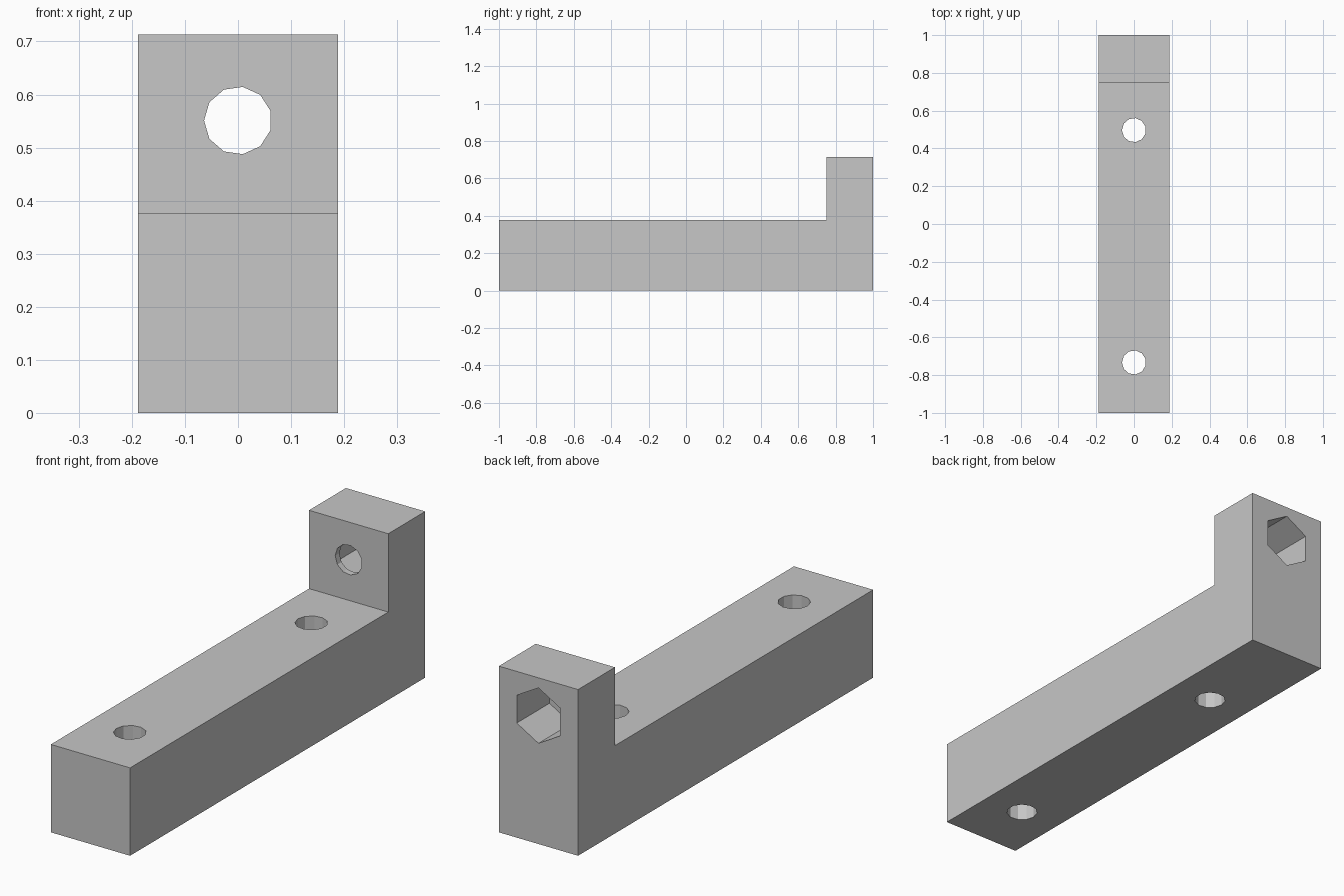
import bpy
import bmesh
import math
from mathutils import Matrix, Vector

cube = bpy.data.objects.get("Cube")
if cube:
    bpy.data.objects.remove(cube, do_unlink=True)

WIDTH = 0.376
BASE_TOP = 0.377
LUG_TOP = 0.713
LUG_FRONT = 0.75
HOLE_Z = 0.551
HOLE_RADIUS = 0.064
NUT_RADIUS = 0.119
NUT_DEPTH = 0.222

grey = bpy.data.materials.new("plain grey")
grey.use_nodes = True
colour = (0.57, 0.57, 0.57, 1)
grey.diffuse_color = colour
grey.node_tree.nodes["Principled BSDF"].inputs["Base Color"].default_value = colour


def make_prism(name, outline, axis):
    """Extrude a flat outline along an axis vector into a solid object."""
    bm = bmesh.new()
    face = bm.faces.new([bm.verts.new(p) for p in outline])
    new = bmesh.ops.extrude_face_region(bm, geom=[face])["geom"]
    bmesh.ops.translate(bm, vec=axis,
                        verts=[v for v in new if isinstance(v, bmesh.types.BMVert)])
    bmesh.ops.recalc_face_normals(bm, faces=bm.faces)
    mesh = bpy.data.meshes.new(name)
    bm.to_mesh(mesh)
    bm.free()
    mesh.materials.append(grey)
    obj = bpy.data.objects.new(name, mesh)
    bpy.context.scene.collection.objects.link(obj)
    return obj


def ring(centre, radius, sides, start, along_y=False):
    """Regular polygon, lying flat or standing upright to face along y."""
    turn = Matrix.Rotation(math.pi / 2 if along_y else 0, 3, "X")
    points = []
    for i in range(sides):
        a = start + math.tau * i / sides
        points.append(Vector(centre) + turn @ Vector((math.cos(a), math.sin(a), 0)) * radius)
    return points


def cut(body, cutter):
    """Subtract the cutter from the body and discard it."""
    mod = body.modifiers.new("cut", "BOOLEAN")
    mod.operation = "DIFFERENCE"
    mod.solver = "EXACT"
    mod.object = cutter
    cutter.hide_render = True
    bpy.context.view_layer.objects.active = body
    bpy.ops.object.modifier_apply(modifier=mod.name)
    bpy.data.objects.remove(cutter, do_unlink=True)


# L-shaped bar with an upright lug at the back
profile = [(-1, 0), (1, 0), (1, LUG_TOP), (LUG_FRONT, LUG_TOP),
           (LUG_FRONT, BASE_TOP), (-1, BASE_TOP)]
bracket = make_prism("bracket", [(-WIDTH / 2, y, z) for y, z in profile],
                     Vector((WIDTH, 0, 0)))

# Two vertical screw holes through the bar
for y in (-0.733, 0.497):
    cut(bracket, make_prism("screw_hole_cutter",
                            ring((0, y, -0.1), HOLE_RADIUS, 11, math.pi),
                            Vector((0, 0, 1))))

# Round hole through the lug
cut(bracket, make_prism("lug_hole_cutter",
                        ring((0, 0.6, HOLE_Z), HOLE_RADIUS, 11, math.pi, True),
                        Vector((0, 1, 0))))

# Hexagonal nut pocket in the back of the lug
cut(bracket, make_prism("nut_pocket_cutter",
                        ring((0, 1 - NUT_DEPTH, HOLE_Z), NUT_RADIUS, 6, math.pi / 2, True),
                        Vector((0, 1, 0))))
